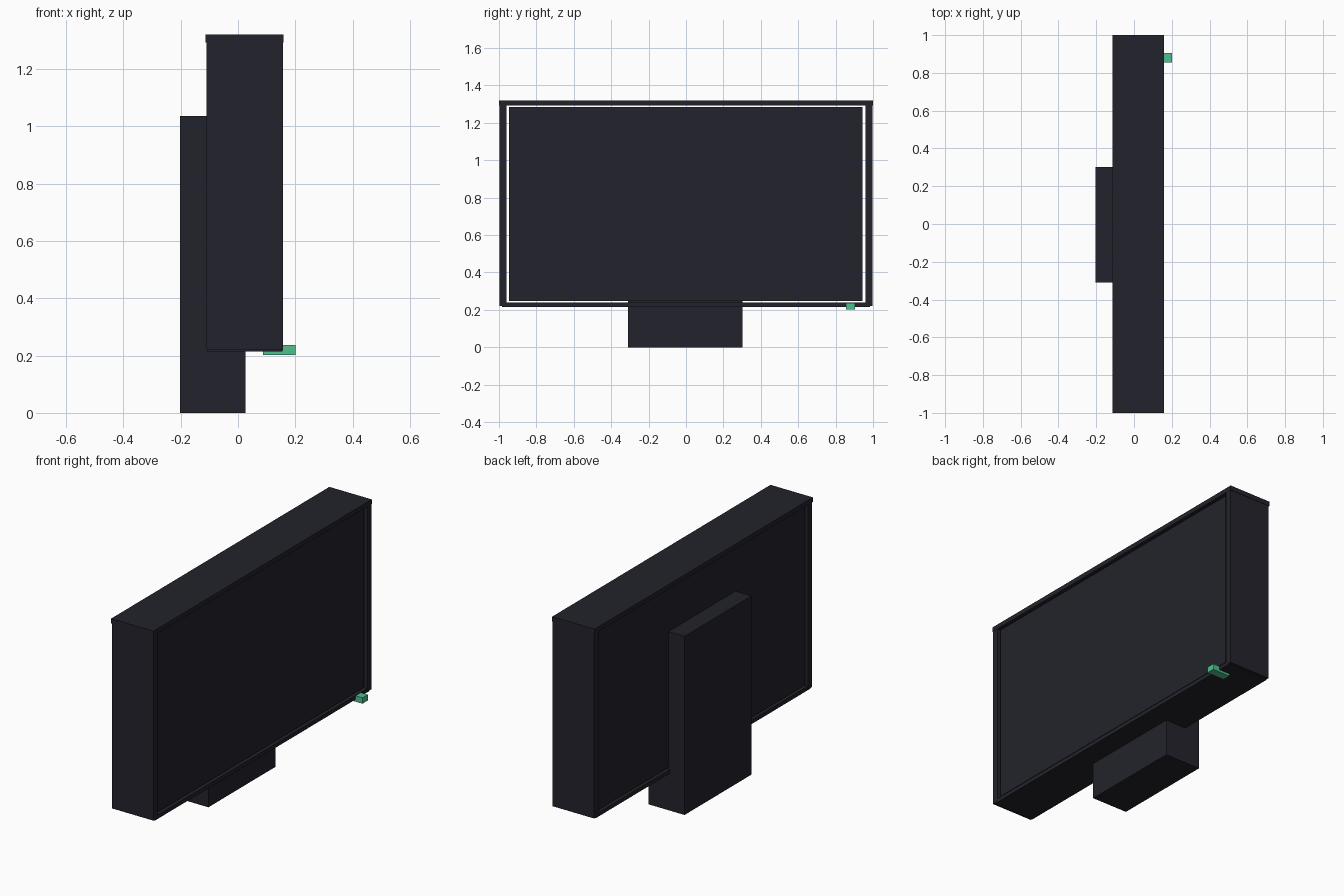
import bpy, bmesh

if "Cube" in bpy.data.objects:
    bpy.data.objects.remove(bpy.data.objects["Cube"])


def material(name, rgb):
    m = bpy.data.materials.new(name)
    m.diffuse_color = (*rgb, 1.0)
    m.use_nodes = True
    m.node_tree.nodes["Principled BSDF"].inputs["Base Color"].default_value = m.diffuse_color
    return m


def box(name, x, y, z, mat):
    """Axis-aligned box from (min, max) ranges."""
    bm = bmesh.new()
    bmesh.ops.create_cube(bm, size=1.0)
    for v in bm.verts:
        v.co = [r[0] if c < 0 else r[1] for c, r in zip(v.co, (x, y, z))]
    mesh = bpy.data.meshes.new(name)
    bm.to_mesh(mesh)
    bm.free()
    mesh.materials.append(mat)
    ob = bpy.data.objects.new(name, mesh)
    bpy.context.collection.objects.link(ob)
    return ob


dark = material("dark_charcoal", (0.0165, 0.0165, 0.025))
green = material("light_green", (0.08, 0.52, 0.27))

# Display body, separated from the frame by a narrow gap
box("screen_panel", (-0.10, 0.147), (-0.947, 0.943), (0.248, 1.284), dark)

# Surrounding frame bars
box("frame_top", (-0.114, 0.158), (-1.0, 1.0), (1.293, 1.32), dark)
box("frame_bottom", (-0.108, 0.156), (-0.985, 0.983), (0.215, 0.238), dark)
for side, label in ((-1, "left"), (1, "right")):
    ys = sorted((side * 0.96, side * 0.998))
    box("frame_" + label, (-0.11, 0.157), ys, (0.22, 1.3), dark)

# Stand block that rises behind the display
box("stand", (-0.203, 0.027), (-0.31, 0.303), (0.0, 1.036), dark)

# Small indicator under the lower frame bar
box("indicator_light", (0.087, 0.20), (0.855, 0.904), (0.202, 0.236), green)
